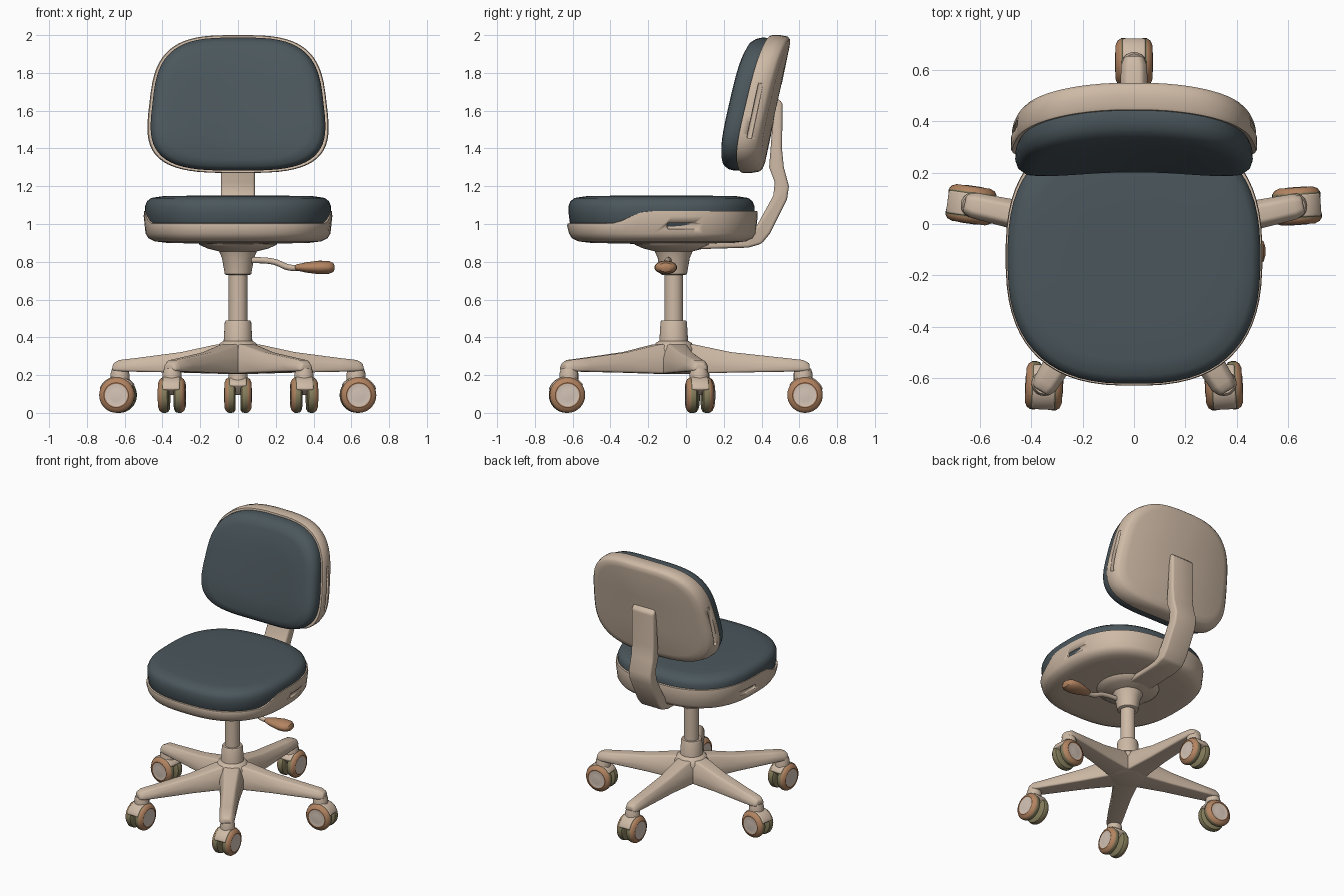
import bpy, bmesh, math
from mathutils import Matrix, Vector

cube = bpy.data.objects.get("Cube")
if cube:
    bpy.data.objects.remove(cube, do_unlink=True)


def material(name, rgb):
    m = bpy.data.materials.new(name)
    m.use_nodes = True
    m.diffuse_color = (*rgb, 1)
    m.node_tree.nodes["Principled BSDF"].inputs["Base Color"].default_value = (*rgb, 1)
    return m


BEIGE = material("beige plastic", (0.62, 0.49, 0.38))
SLATE = material("slate fabric", (0.07, 0.095, 0.108))
BROWN = material("warm brown", (0.45, 0.23, 0.12))
OLIVE = material("olive rubber", (0.24, 0.21, 0.11))
PALE = material("pale hub", (0.66, 0.55, 0.47))


def finish(name, bm, mats, angle=40, bevel=0):
    """Turn a bmesh into a smooth-shaded object, optionally with rounded edges."""
    bmesh.ops.recalc_face_normals(bm, faces=bm.faces)
    me = bpy.data.meshes.new(name)
    bm.to_mesh(me)
    bm.free()
    ob = bpy.data.objects.new(name, me)
    bpy.context.collection.objects.link(ob)
    for m in mats:
        me.materials.append(m)
    bpy.ops.object.select_all(action="DESELECT")
    ob.select_set(True)
    bpy.context.view_layer.objects.active = ob
    if bevel:
        mod = ob.modifiers.new("Round", "BEVEL")
        mod.width, mod.segments, mod.limit_method = bevel, 3, "ANGLE"
        bpy.ops.object.modifier_apply(modifier="Round")
    bpy.ops.object.shade_smooth_by_angle(angle=math.radians(angle))
    return ob


def loft(bm, loops, mat_index=None):
    """Skin closed loops of points and cap both ends."""
    rings = [[bm.verts.new(p) for p in loop] for loop in loops]
    n = len(rings[0])
    for k, (a, b) in enumerate(zip(rings, rings[1:])):
        for i in range(n):
            f = bm.faces.new((a[i], a[(i + 1) % n], b[(i + 1) % n], b[i]))
            f.material_index = mat_index[k] if mat_index else 0
    bm.faces.new(rings[0]).material_index = mat_index[0] if mat_index else 0
    bm.faces.new(rings[-1]).material_index = mat_index[-1] if mat_index else 0


def pad(name, mat, power, rings, place):
    """Rounded-square pad: rings of (scale, height) placed by a mapping function."""
    def se(c):
        return math.copysign(abs(c) ** (2 / power), c)
    angs = [2 * math.pi * (i + 0.5) / 64 for i in range(64)]
    bm = bmesh.new()
    loft(bm, [[place(s * se(math.cos(a)), s * se(math.sin(a)), h) for a in angs] for s, h in rings])
    return finish(name, bm, [mat], 50)


def lathe(name, mats, profile, matrix, idx=None, steps=32):
    """Revolve (height, radius) pairs around local z."""
    bm = bmesh.new()
    angs = [2 * math.pi * i / steps for i in range(steps)]
    loft(bm, [[matrix @ Vector((r * math.cos(a), r * math.sin(a), h)) for a in angs]
              for h, r in profile], idx)
    return finish(name, bm, mats)


def cut_slot(ob, loc, size, tilt=0):
    """Carve a grip slot into both sides."""
    for side in (1, -1):
        bm = bmesh.new()
        m = (Matrix.Translation((side * loc[0], loc[1], loc[2]))
             @ Matrix.Rotation(tilt, 4, "X") @ Matrix.Diagonal((*size, 1)))
        bmesh.ops.create_cube(bm, size=1, matrix=m)
        cutter = finish("slot_cutter", bm, [BEIGE], bevel=0.008)
        cutter.hide_render = True
        bpy.context.view_layer.objects.active = ob
        mod = ob.modifiers.new("Slot", "BOOLEAN")
        mod.operation, mod.object, mod.solver = "DIFFERENCE", cutter, "EXACT"
        bpy.ops.object.modifier_apply(modifier="Slot")
        bpy.data.objects.remove(cutter, do_unlink=True)


# Seat: dished shell whose rim rises toward the back, and a cushion
def seat_place(u, v, h):
    y = -0.125 + 0.505 * v
    t = min(max((y + 0.4) / 0.2, 0), 1)
    lift = 0.065 * t * t * (3 - 2 * t) * min(max((h - 0.95) / 0.05, 0), 1)
    return (0.5 * u, y, h + lift)


seat_shell = pad("seat_shell", BEIGE, 2.6,
                 [(0.3, 0.895), (0.75, 0.9), (0.88, 0.908), (0.95, 0.925), (0.98, 0.95),
                  (1, 0.99), (0.995, 1.003), (0.95, 1.005)], seat_place)
cut_slot(seat_shell, (0.5, 0.05, 0.99), (0.05, 0.3, 0.032))
pad("seat_cushion", SLATE, 2.6,
    [(0.93, 0.97), (0.97, 1.0), (0.985, 1.06), (0.985, 1.095), (0.965, 1.12), (0.92, 1.138),
     (0.8, 1.147), (0.5, 1.15), (0.2, 1.15)],
    lambda u, v, h: (0.5 * u, -0.13 + 0.5 * v, h))


# Backrest: sheared back with sides wrapping forward
def back_place(u, v, w, a=0.47, b=0.365):
    x = a * u * (1 - 0.09 * v)
    return (x, 0.485 + 0.21 * b * v - w - 0.25 * x * x, 1.635 + b * v)


back_shell = pad("back_shell", BEIGE, 3.3,
                 [(0.3, 0), (0.85, 0), (0.94, 0.006), (0.98, 0.02), (1, 0.06), (1, 0.105),
                  (0.99, 0.115), (0.94, 0.115)], back_place)
cut_slot(back_shell, (0.47, 0.365, 1.6), (0.04, 0.026, 0.3), -math.atan(0.21))
pad("back_cushion", SLATE, 3.3,
    [(0.94, 0.09), (0.96, 0.12), (0.965, 0.155), (0.945, 0.185), (0.9, 0.208), (0.8, 0.222),
     (0.5, 0.23), (0.2, 0.232)], back_place)

# Bent support bar joining seat and backrest
side = [(-0.05, 0.91), (-0.05, 0.865), (0.1, 0.868), (0.33, 0.875), (0.4, 0.895), (0.445, 0.95),
        (0.535, 1.13), (0.545, 1.2), (0.518, 1.3), (0.508, 1.4), (0.512, 1.64), (0.47, 1.68),
        (0.44, 1.3), (0.47, 1.22), (0.462, 1.15), (0.38, 1.0), (0.34, 0.95), (0.25, 0.93)]
bm = bmesh.new()
loft(bm, [[(x, y, z) for y, z in side] for x in (-0.09, 0.09)])
finish("back_support", bm, [BEIGE], 35, 0.014)

# Central column and mechanism
HUB_Y = -0.065
centre = Matrix.Translation((0, HUB_Y, 0))
lathe("tilt_mechanism", [BEIGE],
      [(0.73, 0.06), (0.735, 0.07), (0.82, 0.085), (0.855, 0.1), (0.87, 0.16), (0.89, 0.205),
       (0.92, 0.22)], centre)
lathe("gas_column", [BEIGE], [(0.4, 0.05), (0.8, 0.05)], centre)
lathe("column_collar", [BEIGE],
      [(0.3, 0.085), (0.38, 0.076), (0.48, 0.07), (0.49, 0.065)], centre)
lathe("base_hub", [BEIGE],
      [(0.205, 0.1), (0.21, 0.115), (0.34, 0.115), (0.37, 0.095), (0.385, 0.07)], centre)

# Height lever on the left, with a flattened grip
curve = bpy.data.curves.new("lever_rod", "CURVE")
curve.dimensions, curve.bevel_depth, curve.use_fill_caps = "3D", 0.016, True
spline = curve.splines.new("BEZIER")
path = [(0.04, -0.09, 0.81), (0.19, -0.1, 0.8), (0.27, -0.105, 0.77), (0.36, -0.105, 0.77)]
spline.bezier_points.add(len(path) - 1)
for bp, co in zip(spline.bezier_points, path):
    bp.co = co
    bp.handle_left_type = bp.handle_right_type = "AUTO"
curve.materials.append(BEIGE)
bpy.context.collection.objects.link(bpy.data.objects.new("lever_rod", curve))
lathe("lever_grip", [BROWN],
      [(0.3, 0.2), (0.31, 0.45), (0.36, 0.75), (0.43, 1), (0.48, 0.95), (0.505, 0.65), (0.512, 0.25)],
      Matrix.Translation((0, -0.107, 0.77)) @ Matrix.Rotation(math.pi / 2, 4, "Y")
      @ Matrix.Diagonal((0.036, 0.06, 1, 1)))

# Five-star base: each leg tip (x, y) with its caster heading in degrees
TIPS = [("left", 0.635, 0.07, 4), ("right", -0.635, 0.075, 172), ("front_left", 0.35, -0.63, -87),
        ("front_right", -0.35, -0.63, -93), ("back", 0, 0.63, 90)]
R = 0.094
for label, tx, ty, heading in TIPS:
    reach = math.hypot(tx, ty - HUB_Y)
    frame = centre @ Matrix.Rotation(math.atan2(ty - HUB_Y, tx), 4, "Z")
    # Tapered leg: distance, half width, bottom, top
    sections = [(0, 0.095, 0.207, 0.375), (0.12, 0.08, 0.208, 0.36), (0.3, 0.064, 0.213, 0.322),
                (reach - 0.1, 0.054, 0.218, 0.29), (reach - 0.01, 0.05, 0.22, 0.28),
                (reach + 0.025, 0.036, 0.222, 0.262)]
    bm = bmesh.new()
    loft(bm, [[frame @ Vector((d, y, z)) for y, z in
               ((-w, lo), (w, lo), (w, (lo + hi) / 2), (w * 0.6, hi), (-w * 0.6, hi),
                (-w, (lo + hi) / 2))] for d, w, lo, hi in sections])
    finish(label + "_leg", bm, [BEIGE], 50, 0.012)

    # Caster: stem, hood and twin wheels
    at = Matrix.Translation((tx, ty, R)) @ Matrix.Rotation(math.radians(heading), 4, "Z")
    lathe(label + "_caster_stem", [BEIGE], [(0.05, 0.05), (0.115, 0.05), (0.14, 0.042)],
          at @ Matrix.Translation((-0.01, 0, 0)), steps=20)
    arc = [math.radians(18 + 130 * i / 12) for i in range(13)]
    hood = [(0.1 * math.cos(a), 0.1 * math.sin(a)) for a in arc] + [(-0.03, 0), (0.03, 0)]
    bm = bmesh.new()
    loft(bm, [[at @ Vector((x, y, z)) for x, z in hood] for y in (-0.045, 0.045)])
    finish(label + "_caster_hood", bm, [BEIGE], 40, 0.008)
    for s, word in ((1, "a"), (-1, "b")):
        lathe(f"{label}_wheel_{word}", [OLIVE, BROWN, PALE],
              [(0.012, 0.04), (0.012, 0.076), (0.02, 0.09), (0.034, R), (0.05, R), (0.064, 0.084),
               (0.072, 0.066), (0.07, 0.06), (0.074, 0.03)],
              at @ Matrix.Rotation(-s * math.pi / 2, 4, "X"), [0, 0, 0, 0, 1, 1, 1, 2])
